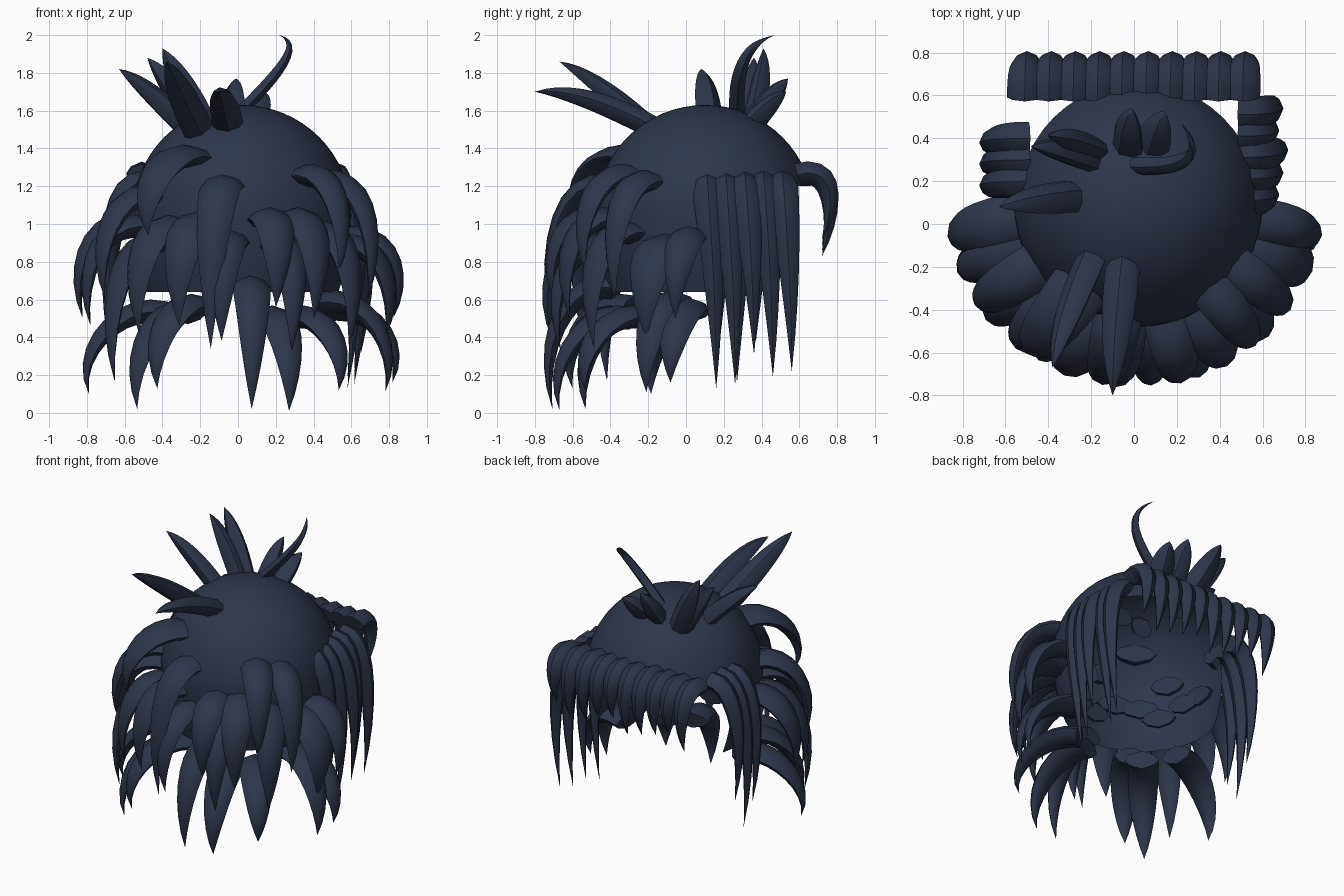
import bpy, bmesh, math
from mathutils import Vector

if "Cube" in bpy.data.objects:
    bpy.data.objects.remove(bpy.data.objects["Cube"])

mat = bpy.data.materials.new("dark_navy_hair")
mat.diffuse_color = (0.026, 0.036, 0.067, 1)
mat.use_nodes = True
mat.node_tree.nodes["Principled BSDF"].inputs["Base Color"].default_value = mat.diffuse_color
CENTRE = Vector((0.02, 0.1, 1.05))
R = 0.58
UP = Vector((0, 0, 1))


def finish(bm, name):
    bmesh.ops.recalc_face_normals(bm, faces=bm.faces[:])
    me = bpy.data.meshes.new(name)
    bm.to_mesh(me)
    bm.free()
    me.materials.append(mat)
    ob = bpy.data.objects.new(name, me)
    bpy.context.collection.objects.link(ob)
    bpy.ops.object.select_all(action='DESELECT')
    ob.select_set(True)
    bpy.context.view_layer.objects.active = ob
    bpy.ops.object.shade_smooth_by_angle(angle=math.radians(40))


def strand(name, a, b, c, d, side, width, thick, n=9):
    """Tapered lock with a sharp-edged lens section along a cubic curve."""
    bm = bmesh.new()
    rings = []
    for i in range(n):
        t = i / n
        u = 1 - t
        p = a*u**3 + 3*b*u*u*t + 3*c*u*t*t + d*t**3
        tan = (u*u*(b - a) + 2*u*t*(c - b) + t*t*(d - c)).normalized()
        s = (side - tan * side.dot(tan)).normalized()
        nrm = tan.cross(s)
        k = (1 - t*t) * (1.02 + 0.15*t) / 2
        ring = []
        for j in range(8):
            q = j * math.pi / 4
            y = math.sin(q) * math.sqrt(abs(math.sin(q)))
            ring.append(bm.verts.new(p + s*(math.cos(q)*k*width) + nrm*(y*k*thick)))
        rings.append(ring)
    tip = bm.verts.new(d)
    for j in range(8):
        m = (j + 1) % 8
        for r0, r1 in zip(rings, rings[1:]):
            bm.faces.new((r0[j], r0[m], r1[m], r1[j]))
        bm.faces.new((rings[-1][j], rings[-1][m], tip))
    bm.faces.new(rings[0])
    finish(bm, name)


def hanging(name, base, tip, ref, width, thick=0.12, out=0.25, up=0.06):
    """Lock that leaves the head along ref, then falls to its tip."""
    base, tip, ref = Vector(base), Vector(tip), Vector(ref)
    p1 = base + ref*out + UP*up
    p2 = tip + ref*0.08 + UP*(base.z - tip.z)*0.55
    strand(name, base, p1, p2, tip, ref.cross(UP), width, thick)


# scalp shell: round on top, straighter below, open at the face and bottom
bm = bmesh.new()
bmesh.ops.create_uvsphere(bm, u_segments=48, v_segments=32, radius=R)
for v in bm.verts:
    if v.co.z < 0:
        v.co.z *= 1.5
    v.co += CENTRE
for co, no, clear in (((0, 0, .64), UP, True), ((0, 0, 1.2), UP, False),
                      ((0, .25, 0), Vector((0, 1, 0)), False)):
    bmesh.ops.bisect_plane(bm, geom=bm.verts[:] + bm.edges[:] + bm.faces[:],
                           plane_co=co, plane_no=no, clear_inner=clear)
face = [f for f in bm.faces
        if f.calc_center_median().y > 0.25 and f.calc_center_median().z < 1.2]
bmesh.ops.delete(bm, geom=face, context='FACES')
finish(bm, "scalp_shell")

# back locks, fanned round the head: angle from the back, base height, tip height, width
layers = {
    "upper": ((-35, 1.35, .94, .27), (-10, 1.2, .34, .22), (40, 1.25, .74, .2),
              (56, 1.22, .6, .2), (-58, 1.14, .6, .22)),
    "middle": ((-82, 1.0, .5, .24), (-70, .98, .46, .22), (-52, .9, .17, .22),
               (-39, .98, .42, .25), (-22, 1, .46, .25), (-6, .9, .38, .2),
               (14, 1.02, .56, .22), (20, .88, .33, .2), (29, 1.02, .5, .23),
               (45, .95, .35, .23), (70, .88, .4, .28), (82, .92, .5, .2)),
    "lower": ((-72, .53, .1, .22), (-40, .53, .02, .22), (-31, .56, .13, .22),
              (5, .66, .02, .2), (19, .5, .01, .22), (40, .5, .12, .22),
              (70, .58, .11, .22), (80, .54, .16, .22)),
}
for layer, locks in layers.items():
    for i, (deg, bz, tz, w) in enumerate(locks):
        q = math.radians(deg)
        ref = Vector((math.sin(q), -math.cos(q), 0))
        h = bz - CENTRE.z
        h = h if h > 0 else h / 1.5
        base = CENTRE + ref*(math.sqrt(R*R - h*h) - .04) + UP*(bz - CENTRE.z)
        tip = (.83*ref.x, .05 + .76*ref.y, tz)
        hanging(f"{layer}_back_lock_{i+1}", base, tip, ref, w)

# long locks beside the face: height of each tip
for i, tz in enumerate((.13, .15, .31, .19, .22)):
    y = .11 + .1*i
    hanging(f"right_side_lock_{i+1}", (.49, y, 1.22), (.58 + .035*(i % 3), y + .05, tz),
            (1, 0, 0), .16, out=.17, up=.02)
for i, tz in enumerate((.3, .16, .38)):
    y = .2 + .1*i
    hanging(f"left_side_lock_{i+1}", (-.49, y, 1.22), (-.65, y - .03, tz),
            (-1, 0, 0), .15, out=.18, up=.02)

# fringe: a straight row over the face
for i in range(10):
    x = -.51 + i*.113
    hanging(f"fringe_lock_{i+1}", (x, .59, 1.26), (x + .02, .72, .83 + .03*(i*3 % 4)),
            (0, 1, 0), .16, out=.19)

# tufts standing up from the crown: base x, y and tip x, y, z
tufts = ((-.05, -.18, -.1, -.8, 1.7), (-.2, -.16, -.38, -.67, 1.86),
         (-.27, .13, -.63, .08, 1.82), (-.2, .3, -.48, .36, 1.88),
         (-.18, .34, -.4, .41, 1.93), (-.03, .35, -.01, .54, 1.77),
         (.08, .35, .14, .53, 1.7))
for i, (bx, by, tx, ty, tz) in enumerate(tufts):
    h = math.sqrt(R*R - (bx - CENTRE.x)**2 - (by - CENTRE.y)**2)
    b, t = Vector((bx, by, CENTRE.z + h - .04)), Vector((tx, ty, tz))
    ref = (b - CENTRE).normalized()
    bow = ref * (t - b).length * .13
    strand(f"crown_tuft_{i+1}", b, b.lerp(t, .33) + bow, b.lerp(t, .68) + bow, t,
           (t - b).cross(ref), .16, .12)

# thin curled wisp on top
strand("curled_wisp", Vector((0, .27, 1.58)), Vector((.22, .26, 1.8)),
       Vector((.35, .3, 1.95)), Vector((.22, .47, 2)), Vector((0, 1, .2)), .08, .06, 12)
